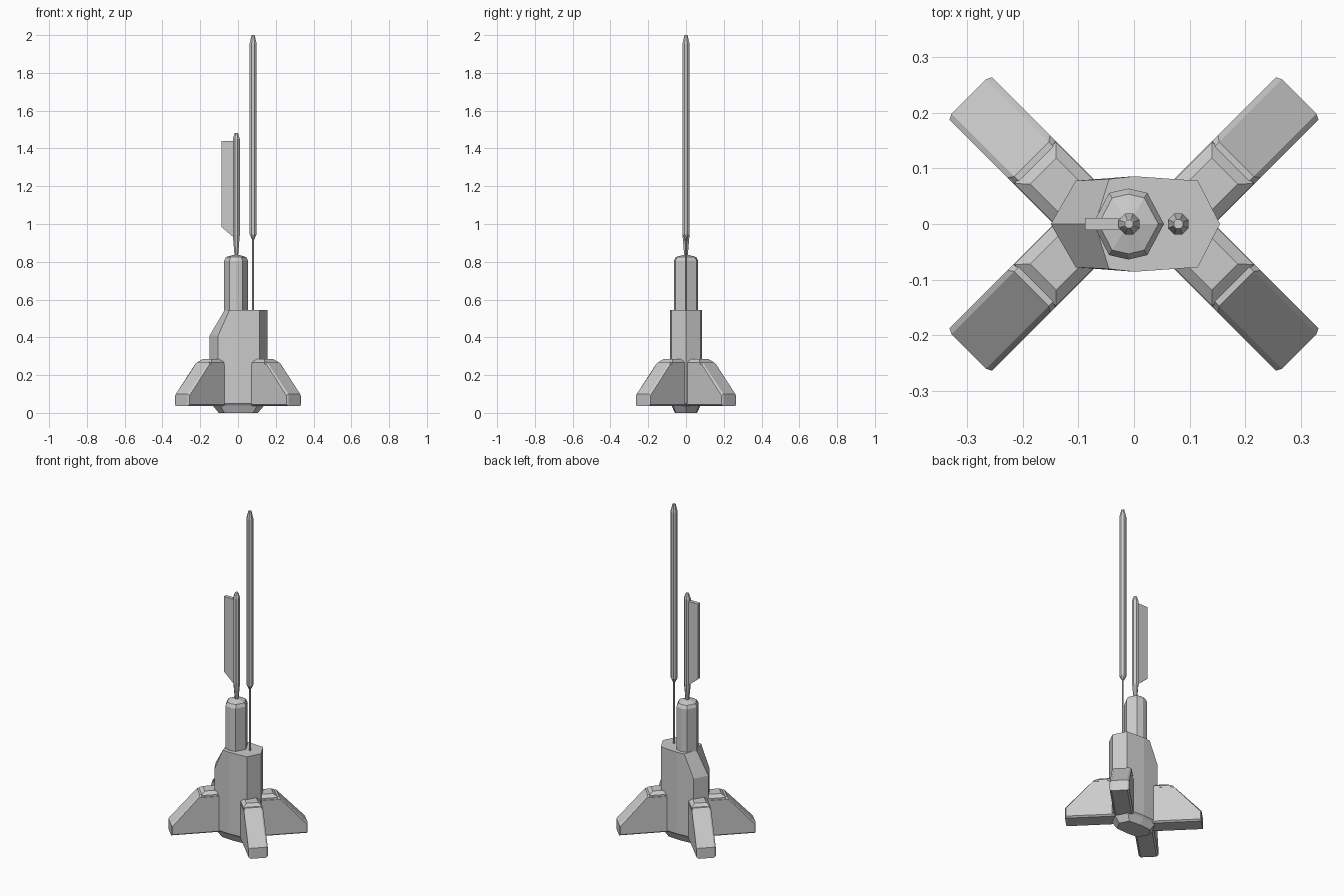
import bpy, bmesh, math
from mathutils import Matrix, Vector

cube = bpy.data.objects.get("Cube")
if cube:
    bpy.data.objects.remove(cube)

GREY = (0.6, 0.6, 0.6, 1)
grey = bpy.data.materials.new("plain grey")
grey.use_nodes = True
grey.diffuse_color = GREY
grey.node_tree.nodes["Principled BSDF"].inputs["Base Color"].default_value = GREY


def loft(name, rings, matrix=Matrix()):
    """Skin a closed solid through rings of equal point count."""
    bm = bmesh.new()
    loops = [[bm.verts.new(matrix @ Vector(p)) for p in ring] for ring in rings]
    for a, b in zip(loops, loops[1:]):
        for i in range(len(a)):
            j = (i + 1) % len(a)
            bm.faces.new((a[i], a[j], b[j], b[i]))
    bm.faces.new(loops[0][::-1])
    bm.faces.new(loops[-1])
    bmesh.ops.recalc_face_normals(bm, faces=bm.faces)
    mesh = bpy.data.meshes.new(name)
    bm.to_mesh(mesh)
    bm.free()
    mesh.materials.append(grey)
    obj = bpy.data.objects.new(name, mesh)
    bpy.context.collection.objects.link(obj)
    return obj


def section(half, z, cx=0, scale=1):
    """Mirror a half outline across y = 0, scaled about cx."""
    full = half + [(x, -y) for x, y in half[-2:0:-1]]
    return [(cx + (x - cx) * scale, y * scale, z) for x, y in full]


def spindle(name, x, profile):
    """Octagonal turned rod from (radius, z) pairs."""
    rings = [[(x + r * math.cos(k * math.pi / 4 + math.pi / 8),
               r * math.sin(k * math.pi / 4 + math.pi / 8), z) for k in range(8)]
             for r, z in profile]
    return loft(name, rings)


# Hull with a sloped shoulder on its right side
hull = [(0.155, 0), (0.115, 0.078), (0, 0.086), (-0.105, 0.078), (-0.15, 0)]
deck = hull[:3] + [(-0.045, 0.081), (-0.07, 0)]
loft("hull", [section(hull, 0, 0, 0.68), section(hull, 0.04, 0, 0.9),
              section(hull, 0.05, 0, 1), section(hull, 0.41), section(deck, 0.545)])

# Tower with a chamfered cap
tower = [(0.054, 0), (0.024, 0.056), (-0.01, 0.064), (-0.045, 0.056), (-0.074, 0)]
loft("tower", [section(tower, 0.53), section(tower, 0.805, -0.01),
               section(tower, 0.825, -0.01, 0.84), section(tower, 0.837, -0.01, 0.2)])

# Masts
spindle("short_mast", -0.009, [(0.009, 0.82), (0.02, 0.94), (0.02, 1.45),
                               (0.012, 1.475), (0.008, 1.482)])
spindle("antenna_rod", 0.08, [(0.005, 0.54), (0.005, 0.93)])
spindle("tall_antenna", 0.08, [(0.006, 0.918), (0.02, 0.945), (0.02, 1.955), (0.009, 2.0)])

# Flat blade beside the short mast
blade = [(-0.01, 0.92), (-0.03, 0.935), (-0.088, 0.985), (-0.088, 1.44), (-0.01, 1.44)]
loft("blade", [[(x, y, z) for x, z in blade] for y in (-0.011, 0.011)])

# Four diagonal fins, each with a chamfered cap block
outer = [(0, 0.044), (0.32, 0.044), (0.32, 0.092), (0.172, 0.256), (0, 0.256)]
inner = [(0, 0.036), (0.325, 0.036), (0.325, 0.1), (0.165, 0.27), (0, 0.27)]
for front in (True, False):
    for left in (True, False):
        sx, sy = (1 if left else -1), (-1 if front else 1)
        angle = math.atan2(sy, sx)
        place = Matrix.Translation((0.068 * sx, 0, 0)) @ Matrix.Rotation(angle, 4, "Z")
        tag = ("front" if front else "back") + ("_left" if left else "_right")
        loft(tag + "_fin", [[(s, w, z) for s, z in prof] for w, prof in
                            ((-0.054, outer), (-0.044, inner), (0.044, inner), (0.054, outer))],
             place)
        loft(tag + "_fin_cap", [[(0, -w, z), (s, -w, z), (s, w, z), (0, w, z)] for w, s, z in
                                ((0.053, 0.158, 0.25), (0.053, 0.156, 0.268),
                                 (0.033, 0.135, 0.285))], place)
